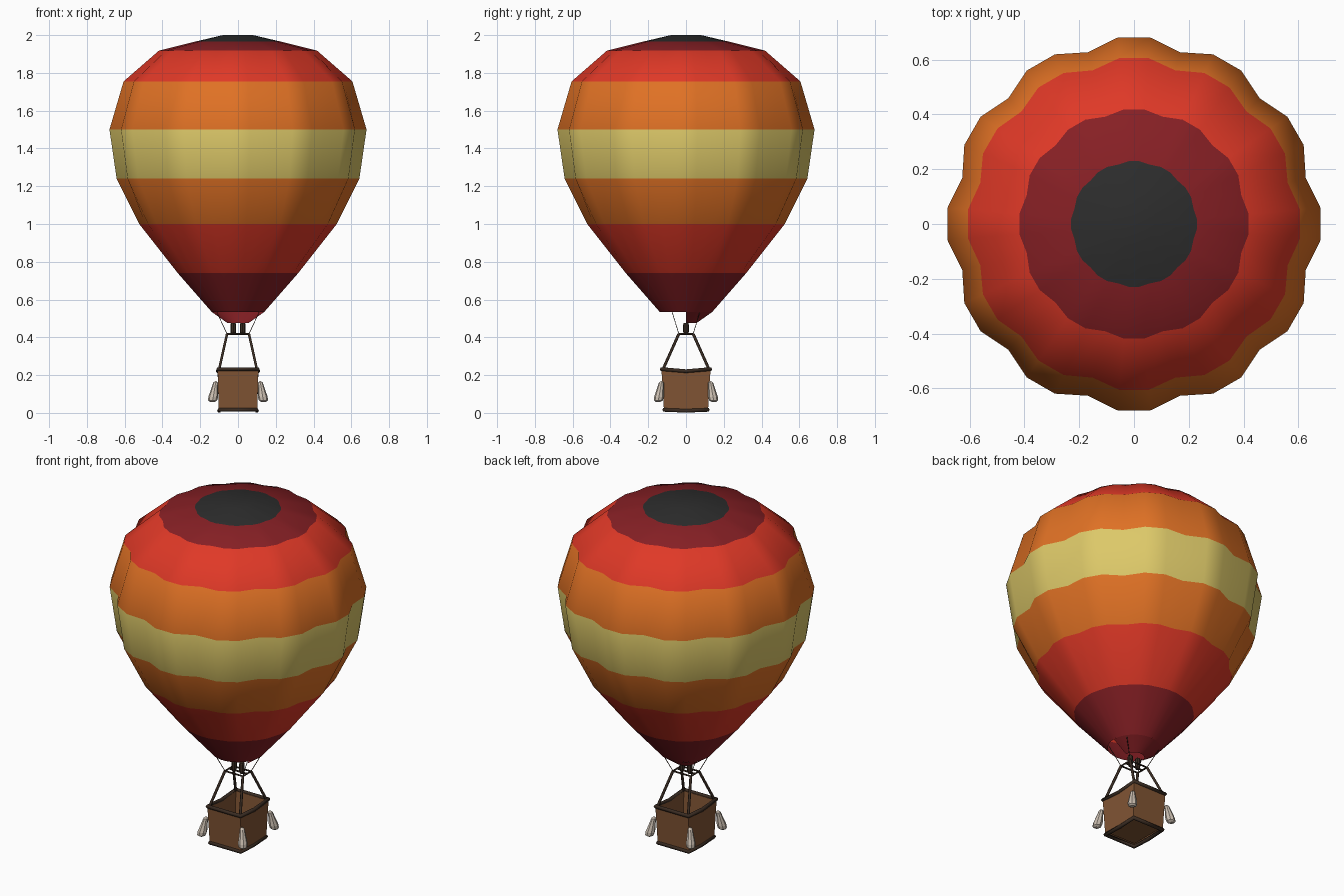
import bpy, bmesh, math
from mathutils import Vector

if "Cube" in bpy.data.objects:
    bpy.data.objects.remove(bpy.data.objects["Cube"])


def mat(name, r, g, b):
    m = bpy.data.materials.new(name)
    m.diffuse_color = (r, g, b, 1)
    m.use_nodes = True
    m.node_tree.nodes["Principled BSDF"].inputs["Base Color"].default_value = m.diffuse_color
    return m


BLACK = mat("charcoal", 0.026, 0.026, 0.026)
MAROON = mat("dark red", 0.24, 0.014, 0.018)
RED = mat("red", 0.74, 0.04, 0.02)
ORANGE = mat("orange", 0.74, 0.165, 0.018)
YELLOW = mat("pale yellow", 0.72, 0.58, 0.14)
WICKER = mat("wicker brown", 0.22, 0.09, 0.034)
DARK = mat("dark brown", 0.042, 0.025, 0.016)
CANVAS = mat("canvas", 0.6, 0.52, 0.44)


def finish(name, bm, mats, smooth=None):
    me = bpy.data.meshes.new(name)
    bm.to_mesh(me)
    bm.free()
    for m in mats:
        me.materials.append(m)
    ob = bpy.data.objects.new(name, me)
    bpy.context.collection.objects.link(ob)
    if smooth:
        bpy.ops.object.select_all(action='DESELECT')
        ob.select_set(True)
        bpy.context.view_layer.objects.active = ob
        bpy.ops.object.shade_smooth_by_angle(angle=math.radians(smooth))
    return ob


def tube(name, pts, r, m, cyclic=False, res=1):
    cu = bpy.data.curves.new(name, 'CURVE')
    cu.dimensions = '3D'
    cu.bevel_depth = r
    cu.bevel_resolution = res
    cu.use_fill_caps = True
    sp = cu.splines.new('POLY')
    sp.points.add(len(pts) - 1)
    for p, co in zip(sp.points, pts):
        p.co = (*co, 1)
    sp.use_cyclic_u = cyclic
    cu.materials.append(m)
    ob = bpy.data.objects.new(name, cu)
    bpy.context.collection.objects.link(ob)
    bpy.ops.object.select_all(action='DESELECT')
    ob.select_set(True)
    bpy.context.view_layer.objects.active = ob
    bpy.ops.object.convert(target='MESH')
    return bpy.context.object


def loft(bm, rings, closed=True):
    """Quads between rings of points; returns one face list per band."""
    vs = [[bm.verts.new(p) for p in ring] for ring in rings]
    n = len(vs[0])
    bands = []
    for a, b in zip(vs, vs[1:]):
        bands.append([bm.faces.new((a[i], a[(i + 1) % n], b[(i + 1) % n], b[i]))
                      for i in range(n if closed else n - 1)])
    return vs, bands


# Envelope: 12 lobed gores, three sides each; (radius, z, valley depth)
PROFILE = [(0.14, 0.535, 1), (0.32, 0.74, 0.99), (0.525, 1.0, 0.965),
           (0.645, 1.24, 0.95), (0.683, 1.50, 0.95), (0.608, 1.755, 0.955),
           (0.42, 1.918, 0.965), (0.23, 1.965, 0.975), (0.08, 2.0, 1)]
rings = []
for r, z, valley in PROFILE:
    ring = []
    for i in range(36):
        a = math.radians(5 + 10 * i)
        rr = r * (valley if i % 3 == 1 else 1)
        ring.append((rr * math.cos(a), rr * math.sin(a), z))
    rings.append(ring)
bm = bmesh.new()
vs, bands = loft(bm, rings)
top = bm.faces.new(vs[-1])
ENV = [MAROON, RED, ORANGE, YELLOW, BLACK]
for faces, idx in zip(bands, [0, 1, 2, 3, 2, 1, 0, 4]):
    for f in faces:
        f.material_index = idx
top.material_index = 4
finish("envelope", bm, ENV, 35)

# Skirt: half cone below the mouth, at the back only
bm = bmesh.new()
loft(bm, [[(r * math.cos(math.radians(10 * i)), r * math.sin(math.radians(10 * i)), z)
           for i in range(19)] for r, z in [(0.055, 0.475), (0.14, 0.535)]], closed=False)
finish("mouth_skirt", bm, [MAROON], 35)


# Basket: tapered wicker walls with sagging long sides
def loop(x, y, z, sag):
    return [(x, -y, z), (x, 0, z - sag), (x, y, z),
            (-x, y, z), (-x, 0, z - sag), (-x, -y, z)]


bm = bmesh.new()
loft(bm, [loop(0.102, 0.117, 0.018, 0.004), loop(0.108, 0.13, 0.23, 0.012),
          loop(0.098, 0.12, 0.23, 0.012), loop(0.093, 0.108, 0.035, 0)])
finish("basket_walls", bm, [WICKER])
bm = bmesh.new()
bmesh.ops.create_cube(bm, size=1)
for v in bm.verts:
    v.co = (v.co.x * 0.19, v.co.y * 0.22, 0.035 + v.co.z * 0.012)
finish("basket_floor", bm, [WICKER])
tube("basket_top_rim", loop(0.106, 0.13, 0.232, 0.011), 0.011, DARK, True)
tube("basket_bottom_rim", loop(0.1, 0.117, 0.016, 0.005), 0.011, DARK, True)

# Burner frame and the two burners
FX, FY, FZ = 0.058, 0.038, 0.418
tube("burner_frame", [(FX, -FY, FZ), (FX, FY, FZ), (-FX, FY, FZ), (-FX, -FY, FZ)],
     0.005, DARK, True)
tube("burner_crossbar", [(-FX, 0, FZ), (FX, 0, FZ)], 0.005, DARK)
for s, side in ((-1, "left"), (1, "right")):
    bm = bmesh.new()
    prof = [(0.001, 0.412), (0.01, 0.412), (0.015, 0.43), (0.015, 0.468),
            (0.012, 0.476), (0.001, 0.476)]
    loft(bm, [[(s * 0.025 + r * math.cos(i * math.pi / 4), r * math.sin(i * math.pi / 4), z)
               for i in range(8)] for r, z in prof])
    finish(side + "_burner", bm, [DARK])

# Per corner: upright, cable and hanging sandbag
BAG = [(0.004, 0.168), (0.013, 0.16), (0.017, 0.135), (0.026, 0.085),
       (0.024, 0.066), (0.012, 0.058)]
for sx in (-1, 1):
    for sy in (-1, 1):
        tag = ("right" if sx > 0 else "left") + ("_back" if sy > 0 else "_front")
        tube("upright_" + tag, [(sx * 0.1, sy * 0.122, 0.23), (sx * FX, sy * FY, FZ)],
             0.0075, DARK)
        tube("cable_" + tag, [(sx * FX, sy * FY, FZ), (sx * 0.115, sy * 0.075, 0.54)],
             0.002, DARK, res=0)
        bm = bmesh.new()
        d = Vector((sx, sy, 0)).normalized()
        t = Vector((-d.y, d.x, 0))
        rows = []
        for r, z in BAG[::-1]:
            c = Vector((sx * 0.117, sy * 0.129, z)) + d * (0.168 - z) * 0.24
            rows.append([c + d * r * math.cos(i * math.pi / 4) + t * r * math.sin(i * math.pi / 4)
                         for i in range(8)])
        v, _ = loft(bm, rows)
        bm.faces.new(v[0][::-1])
        bm.faces.new(v[-1])
        finish("sandbag_" + tag, bm, [CANVAS])
